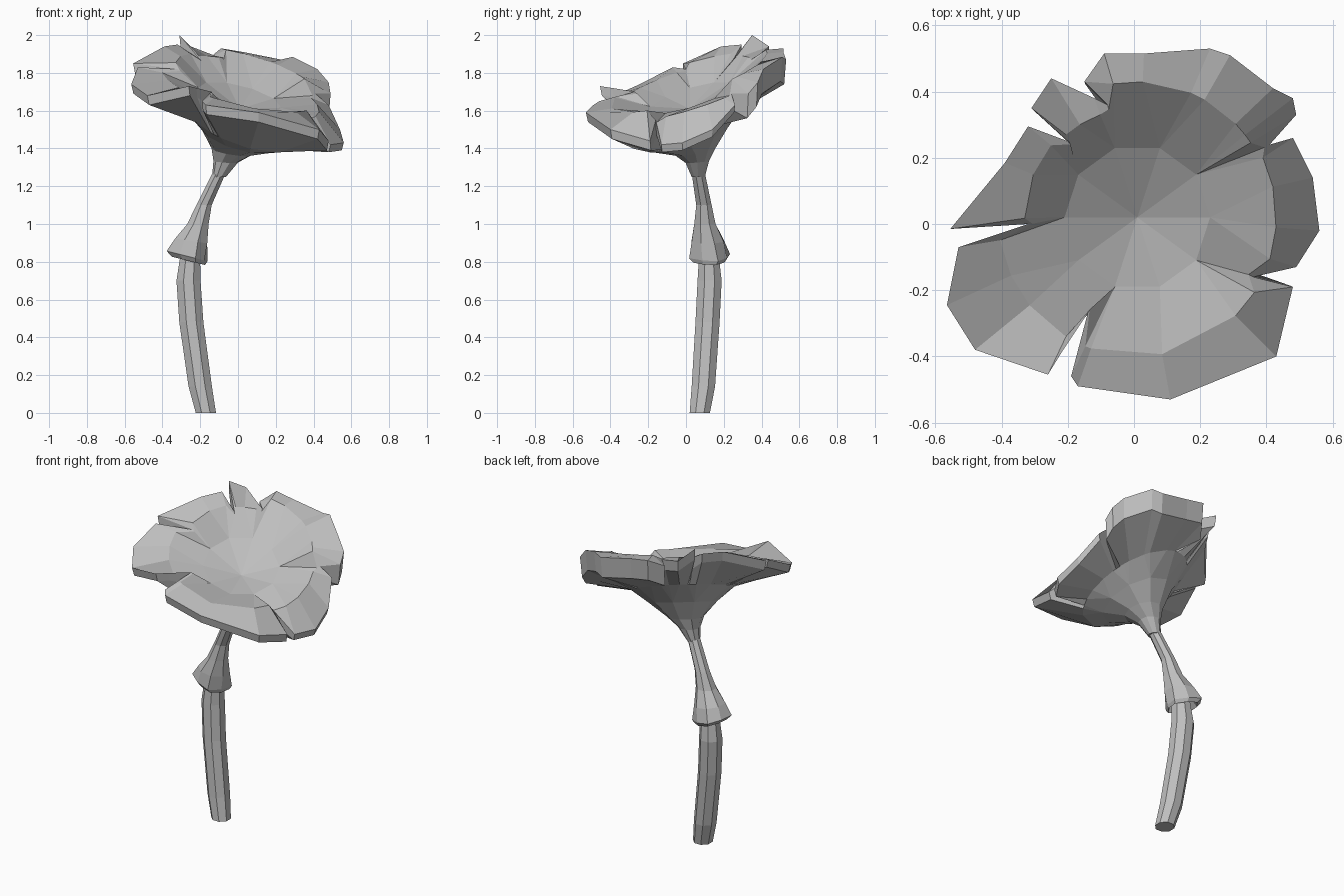
import bpy, bmesh
from math import cos, sin, pi, atan2, hypot

if "Cube" in bpy.data.objects:
    bpy.data.objects.remove(bpy.data.objects["Cube"])

grey = bpy.data.materials.new("mushroom grey")
grey.use_nodes = True
colour = (0.52, 0.52, 0.52, 1)
grey.diffuse_color = colour
grey.node_tree.nodes["Principled BSDF"].inputs["Base Color"].default_value = colour


def loft(name, rings):
    """Skin a stack of closed rings; coinciding points are welded."""
    bm = bmesh.new()
    rows = [[bm.verts.new(p) for p in ring] for ring in rings]
    n = len(rows[0])
    for low, high in zip(rows, rows[1:]):
        for i in range(n):
            j = (i + 1) % n
            bm.faces.new((low[i], low[j], high[j], high[i]))
    bmesh.ops.remove_doubles(bm, verts=bm.verts, dist=0.0005)
    bmesh.ops.recalc_face_normals(bm, faces=bm.faces)
    mesh = bpy.data.meshes.new(name)
    bm.to_mesh(mesh)
    bm.free()
    mesh.materials.append(grey)
    obj = bpy.data.objects.new(name, mesh)
    bpy.context.collection.objects.link(obj)


def circle(x, y, z, r, slope=0, jag=0, sides=8):
    """Ring round a stem point; slope tilts it, jag makes a ragged hem."""
    pts = []
    for i in range(sides):
        a = 2 * pi * (i + 0.5) / sides
        rr = r * (1 - jag * (i % 2))
        pts.append((x + rr * cos(a), y + rr * sin(a), z + slope * rr * cos(a)))
    return pts


# Lower stalk, closed at both ends by a zero-radius ring
loft("stalk", [circle(*p) for p in (
    (-.17, .073, 0, 0), (-.17, .073, 0, .058), (-.2, .092, .14, .067), (-.247, .114, .48, .069),
    (-.262, .125, .7, .069), (-.25, .12, .88, .052), (-.25, .12, .88, 0))])

# Upper stalk flaring into a ragged skirt
loft("skirt", [
    circle(-.25, .12, .88, .055),
    circle(-.262, .125, .805, .095, -.25, .1),
    circle(-.27, .125, .83, .117, -.25, .15),
    circle(-.248, .115, .91, .092, -.15),
    circle(-.212, .1, 1.0, .061),
    circle(-.18, .095, 1.1, .044),
    circle(-.1, .065, 1.27, .038)])

# Cap: rim tears, and the torn lobes between them
# (thickness, ridge radius, ridge lift, rim points)
HUB = (.01, .02)
tears = [(.36, -.16, 1.55), (.41, .24, 1.69), (-.08, .36, 1.88),
         (-.2, .25, 1.87), (-.32, 0, 1.82), (-.14, -.27, 1.7)]
lobes = [
    (.04, .42, .01, [(.49, -.13, 1.42), (.56, -.02, 1.43), (.54, .14, 1.5), (.48, .26, 1.63)]),
    (.13, .41, .09, [(.49, .33, 1.69), (.48, .38, 1.75), (.42, .41, 1.82), (.29, .51, 1.885),
                     (.23, .53, 1.87), (.03, .515, 1.91), (-.09, .515, 1.93), (-.15, .43, 1.88)]),
    (.07, .33, .07, [(-.12, .38, 1.89), (-.25, .44, 1.94), (-.31, .35, 2)]),
    (.06, .34, .08, [(-.32, .295, 1.95), (-.39, .185, 1.94), (-.555, -.015, 1.85)]),
    (.05, .42, .03, [(-.53, -.07, 1.83), (-.565, -.245, 1.74), (-.48, -.38, 1.68),
                     (-.26, -.455, 1.73), (-.22, -.39, 1.72)]),
    (.05, .42, .06, [(-.19, -.46, 1.65), (-.17, -.49, 1.63), (.11, -.53, 1.59),
                     (.43, -.4, 1.5), (.48, -.19, 1.44)]),
]


def tilt(x, y):
    return .3 * y - .24 * x


def polar(p):
    return atan2(p[1] - HUB[1], p[0] - HUB[0])


def on_top(a, r, z):
    x, y = HUB[0] + r * cos(a), HUB[1] + r * sin(a)
    return (x, y, z + tilt(x, y))


# Each column runs over the edge at one angle, kept between its lobe's tears
angles, ridge, rim, edge = [], [], [], []
for k, (thick, radius, lift, points) in enumerate(lobes):
    start, end = tears[k], tears[(k + 1) % len(tears)]
    a = polar(start)
    span = (polar(end) - a) % (2 * pi)
    for i, p in enumerate([start] + points):
        turn = (polar(p) - a + pi / 2) % (2 * pi) - pi / 2
        angle = a + (min(max(turn, .06 * span), .94 * span) if i else 0)
        angles.append(angle)
        if i:
            ridge.append(on_top(angle, radius, 1.69 + lift))
        else:
            reach = .96 * hypot(p[0] - HUB[0], p[1] - HUB[1])
            ridge.append((HUB[0] + reach * cos(a), HUB[1] + reach * sin(a), p[2] - .01))
        rim.append(p)
        drop = thick if i else .08
        edge.append((HUB[0] + (p[0] - HUB[0]) * .98, HUB[1] + (p[1] - HUB[1]) * .98, p[2] - drop))

# Inner rings share ten coarse directions
coarse = [round(a / (pi / 5)) * pi / 5 for a in angles]


def under(x, y, z, r, lean=0, directions=coarse):
    return [(x + r * cos(a), y + r * sin(a), z + lean * tilt(r * cos(a), r * sin(a)))
            for a in directions]


loft("cap", [
    under(-.1, .065, 1.25, 0),
    under(-.1, .065, 1.25, .037),
    under(-.065, .06, 1.33, .065, .3),
    under(-.03, .05, 1.385, .11, .6),
    under(0, .03, 1.46, .2, 1.15),
    under(*HUB, 1.54, .3, 1.4, angles),
    edge, rim, ridge,
    [on_top(a, .22, 1.665) for a in coarse],
    under(*HUB, 1.61, 0)])
